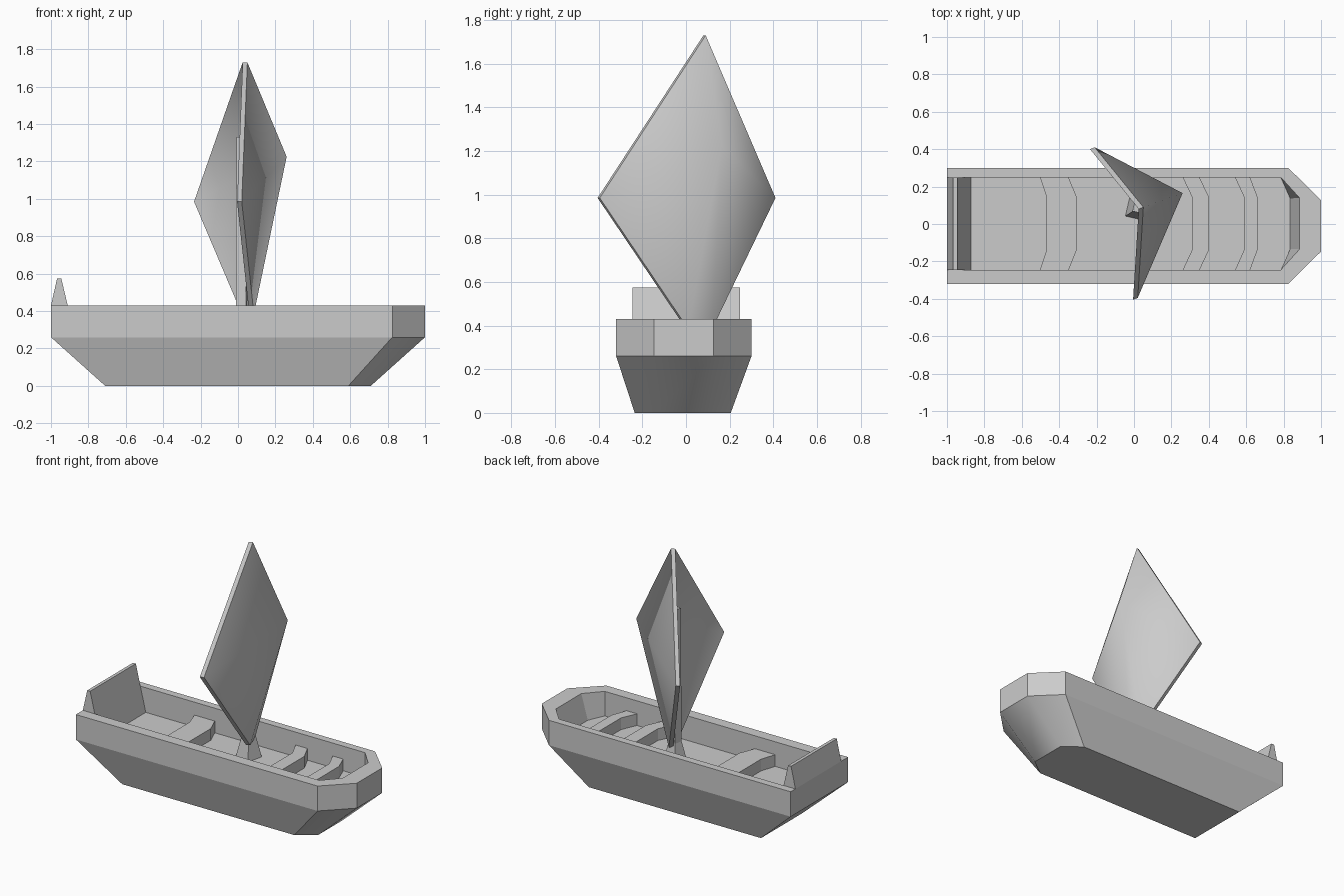
import bpy, bmesh, math
from mathutils import Vector

if "Cube" in bpy.data.objects:
    bpy.data.objects.remove(bpy.data.objects["Cube"])


def make(name, verts, faces, smooth=()):
    me = bpy.data.meshes.new(name)
    me.from_pydata([tuple(v) for v in verts], [], faces)
    bm = bmesh.new()
    bm.from_mesh(me)
    bmesh.ops.recalc_face_normals(bm, faces=bm.faces)
    bm.to_mesh(me)
    bm.free()
    for i in smooth:
        me.polygons[i].use_smooth = True
    ob = bpy.data.objects.new(name, me)
    bpy.context.collection.objects.link(ob)
    return ob


def loft(name, loops, smooth=()):
    """Join closed loops of equal size and cap both ends."""
    n = len(loops[0])
    verts = [p for lp in loops for p in lp]
    faces = [(r*n + i, r*n + (i+1) % n, (r+1)*n + (i+1) % n, (r+1)*n + i)
             for r in range(len(loops)-1) for i in range(n)]
    faces += [tuple(range(n))[::-1], tuple(range((len(loops)-1)*n, len(loops)*n))]
    return make(name, verts, faces, smooth)


def outline(stern, shoulder, nose, half, nose_half, yc, z):
    return [(stern, yc-half, z), (shoulder, yc-half, z), (nose, yc-nose_half, z),
            (nose, yc+nose_half, z), (shoulder, yc+half, z), (stern, yc+half, z)]


# Hull: keel, knuckle, rim, inner rim and floor outlines; lower bow is smooth
loft("hull", [
    outline(-0.71, 0.59, 0.71, 0.22, 0.13, -0.015, 0),
    outline(-1.0, 0.825, 1.0, 0.31, 0.137, -0.01, 0.26),
    outline(-1.0, 0.825, 1.0, 0.31, 0.137, -0.01, 0.43),
    outline(-0.985, 0.785, 0.885, 0.247, 0.137, 0.002, 0.43),
    outline(-0.985, 0.785, 0.835, 0.247, 0.135, 0.002, 0.262),
], smooth=(1, 2, 3))

# Stern board, tapered towards its top
section = [(-1.0, 0.26), (-0.87, 0.26), (-0.945, 0.575), (-0.967, 0.575), (-1.0, 0.43)]
loft("stern_board", [[(x, y, z) for x, z in section] for y in (-0.245, 0.248)])

# Bent bench seats: (end back, end front, middle back, middle front)
for k, (e0, e1, m0, m1) in enumerate([(-0.503, -0.35, -0.468, -0.307),
                                      (0.26, 0.35, 0.31, 0.40),
                                      (0.54, 0.62, 0.588, 0.66)]):
    plan = [(e0, -0.247), (e1, -0.247), (m1, -0.14), (m1, 0.145),
            (e1, 0.25), (e0, 0.25), (m0, 0.145), (m0, -0.14)]
    loft(f"seat_{k+1}", [[(x, y, z) for x, y in plan] for z in (0.255, 0.342)])


# Mast with flared foot
def square(cx, cy, h, z):
    return [(cx + h*math.sqrt(2)*math.cos(a), cy + h*math.sqrt(2)*math.sin(a), z)
            for a in (math.radians(45 - 13 + 90*i) for i in range(4))]


loft("mast", [square(0.022, 0.085, 0.058, 0.255),
              square(0.022, 0.085, 0.028, 0.42),
              square(0.018, 0.085, 0.022, 1.33)])

# Billowed kite-shaped sail: rim points around a bulge point, with thickness
rim = [(0.05, 0.09, 1.73), (0.02, -0.395, 0.985), (0.085, 0.01, 0.385),
       (0.045, 0.12, 0.385), (-0.21, 0.41, 0.985)]
bulge = (0.26, 0.165, 1.225)
outer = [Vector(p) for p in rim + [bulge]]
inner = [v + Vector((-0.025, -0.01, 0)) for v in outer]
n = len(rim)
faces = [(i, (i+1) % n, n) for i in range(n)]
faces += [(n+1 + (i+1) % n, n+1 + i, 2*n+1) for i in range(n)]
faces += [(i, n+1 + i, n+1 + (i+1) % n, (i+1) % n) for i in range(n)]
make("sail", outer + inner, faces, smooth=range(2*n))
